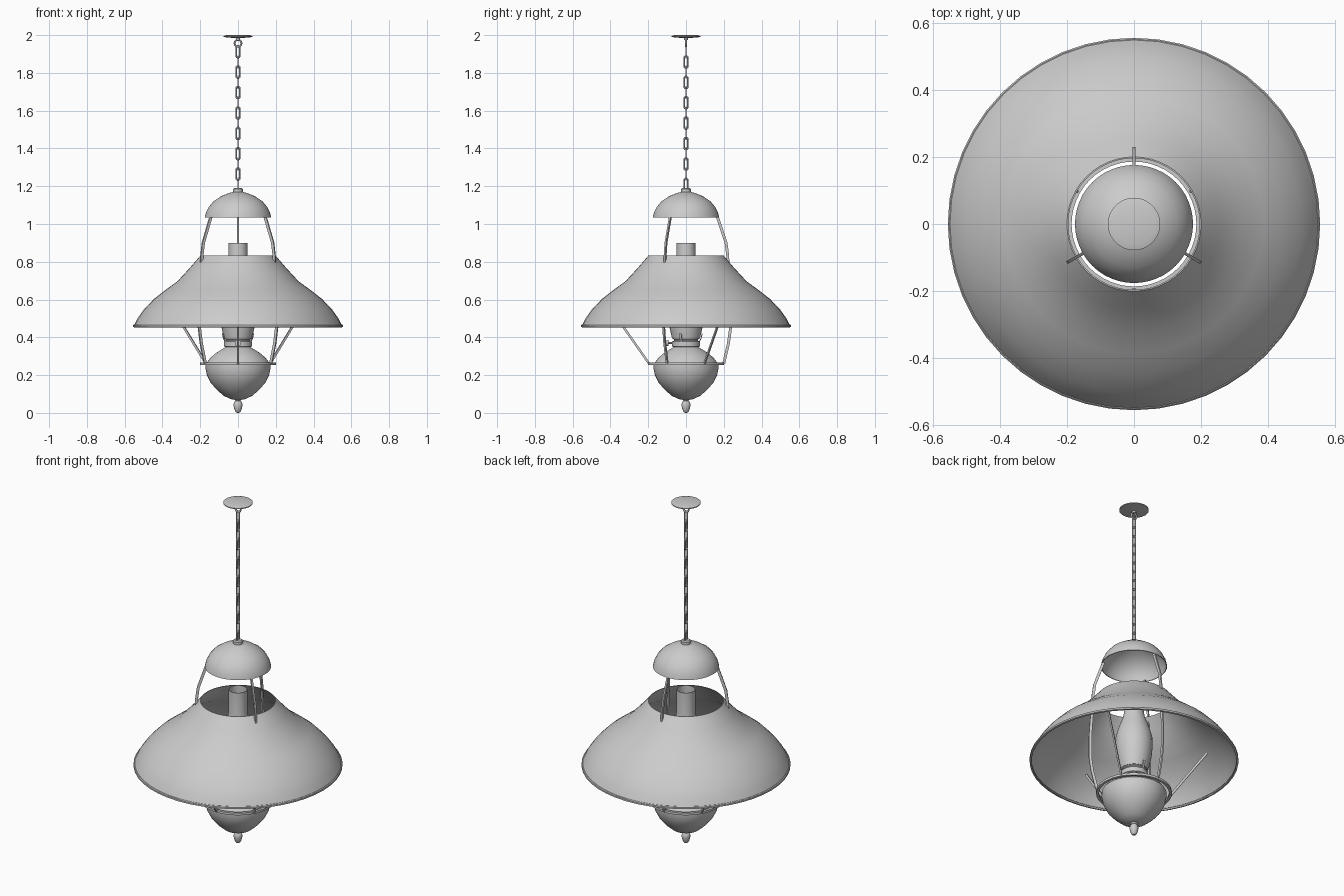
import bpy, bmesh, math
from mathutils import Vector, Matrix

cube = bpy.data.objects.get("Cube")
if cube:
    bpy.data.objects.remove(cube, do_unlink=True)

GREY = (0.6, 0.6, 0.6, 1)
grey = bpy.data.materials.new("plain grey")
grey.use_nodes = True
grey.diffuse_color = GREY
grey.node_tree.nodes["Principled BSDF"].inputs["Base Color"].default_value = GREY


def finish(bm, name, angle=38):
    """Turn a bmesh into a named, shaded object."""
    bmesh.ops.remove_doubles(bm, verts=bm.verts, dist=0.0002)
    bmesh.ops.recalc_face_normals(bm, faces=bm.faces)
    mesh = bpy.data.meshes.new(name)
    bm.to_mesh(mesh)
    bm.free()
    mesh.materials.append(grey)
    obj = bpy.data.objects.new(name, mesh)
    bpy.context.collection.objects.link(obj)
    bpy.ops.object.select_all(action="DESELECT")
    obj.select_set(True)
    bpy.context.view_layer.objects.active = obj
    bpy.ops.object.shade_smooth_by_angle(angle=math.radians(angle))
    return obj


def lathe(name, profile, wall=0, sides=48):
    """Spin an (r, z) profile about z; a wall makes it a thin closed shell."""
    bm = bmesh.new()
    pts = list(profile)
    if wall:
        pts += [(r - wall, z) for r, z in reversed(profile)] + [profile[0]]
    verts = [bm.verts.new((r, 0, z)) for r, z in pts]
    edges = [bm.edges.new(pair) for pair in zip(verts, verts[1:])]
    bmesh.ops.spin(bm, geom=verts + edges, cent=(0, 0, 0), axis=(0, 0, 1),
                   angle=math.tau, steps=sides)
    return finish(bm, name)


def strip(name, path, degrees, width, thick):
    """Bent flat bar following an (r, z) path, standing at an angle about z."""
    bm = bmesh.new()
    turn = Matrix.Rotation(math.radians(degrees), 3, "Z")
    rings = []
    for i, p in enumerate(path):
        a, b = path[max(i - 1, 0)], path[min(i + 1, len(path) - 1)]
        along = Vector((b[0] - a[0], 0, b[1] - a[1])).normalized()
        side = along.cross(Vector((0, 1, 0))) * width / 2
        across = Vector((0, thick / 2, 0))
        mid = Vector((p[0], 0, p[1]))
        rings.append([bm.verts.new(turn @ (mid + side * s + across * t))
                      for s, t in ((1, 1), (1, -1), (-1, -1), (-1, 1))])
    for low, high in zip(rings, rings[1:]):
        for k in range(4):
            n = (k + 1) % 4
            bm.faces.new((low[k], low[n], high[n], high[k]))
    bm.faces.new(rings[0])
    bm.faces.new(rings[-1])
    return finish(bm, name)


def link(name, z, half_width, half_height, wire, degrees):
    """Upright chain link: a round wire swept around a stadium outline."""
    bm = bmesh.new()
    straight = half_height - half_width
    turn = Matrix.Rotation(math.radians(degrees), 3, "Z")
    rings, steps, tube = [], 16, 6
    for i in range(steps):
        a = math.tau * (i + 0.5) / steps
        out = Vector((math.cos(a), 0, math.sin(a)))
        mid = out * (half_width - wire) + Vector((0, 0, math.copysign(straight, out.z)))
        ring = []
        for j in range(tube):
            b = math.tau * j / tube
            p = mid + out * wire * math.cos(b) + Vector((0, wire * math.sin(b), 0))
            ring.append(bm.verts.new(turn @ p + Vector((0, 0, z))))
        rings.append(ring)
    for i in range(steps):
        r, s = rings[i], rings[(i + 1) % steps]
        for j in range(tube):
            k = (j + 1) % tube
            bm.faces.new((r[j], r[k], s[k], s[j]))
    return finish(bm, name, 70)


def rod(name, start, end, radius, sides=12):
    """Straight cylinder between two points."""
    bm = bmesh.new()
    a, b = Vector(start), Vector(end)
    pose = Matrix.Translation((a + b) / 2) @ (b - a).to_track_quat("Z", "Y").to_matrix().to_4x4()
    bmesh.ops.create_cone(bm, cap_ends=True, segments=sides, radius1=radius,
                          radius2=radius, depth=(b - a).length, matrix=pose)
    return finish(bm, name)


# Ceiling plate, hanging ring and chain
lathe("ceiling_plate", [(0, 2), (0.06, 2), (0.078, 1.995), (0.078, 1.99),
                        (0.05, 1.987), (0.01, 1.984), (0.01, 1.974), (0, 1.974)])
link("hanging_ring", 1.957, 0.023, 0.023, 0.005, 0)
for i in range(14):
    link(f"chain_link_{i + 1}", 1.912 - 0.054 * i, 0.014, 0.036, 0.0045, 90 * (i % 2))

# Smoke cap with its nub
lathe("smoke_cap", [(0.02, 1.172), (0.05, 1.163), (0.09, 1.147), (0.13, 1.12),
                    (0.155, 1.09), (0.17, 1.06), (0.176, 1.034)], wall=0.004)
lathe("cap_nub", [(0, 1.19), (0.02, 1.19), (0.026, 1.185), (0.026, 1.165), (0, 1.16)], sides=24)

# Wide shade with a rolled rim
lathe("shade", [(0.2, 0.832), (0.255, 0.768), (0.32, 0.697), (0.385, 0.65), (0.445, 0.603),
                (0.5, 0.545), (0.53, 0.503), (0.55, 0.465)], wall=0.004)
lathe("shade_rim", [(0.551, 0.468), (0.555, 0.464), (0.555, 0.455), (0.55, 0.453)], wall=0.006)

# Lamp chimney and burner
lathe("chimney", [(0.05, 0.9), (0.05, 0.77), (0.058, 0.72), (0.08, 0.66), (0.097, 0.6),
                  (0.1, 0.55), (0.093, 0.48), (0.08, 0.42), (0.074, 0.395)], wall=0.003, sides=32)
lathe("burner", [(0, 0.405), (0.07, 0.405), (0.07, 0.392), (0.064, 0.388), (0.064, 0.382),
                 (0.074, 0.378), (0.074, 0.352), (0.064, 0.348), (0.06, 0.335)], sides=32)
for i, degrees in enumerate((-20, 90, 200)):
    strip(f"chimney_prong_{i + 1}", [(0.07, 0.375), (0.08, 0.395), (0.086, 0.42)],
          degrees, 0.005, 0.012)
rod("wick_stem", (0, -0.06, 0.37), (0, -0.095, 0.37), 0.004)
rod("wick_knob", (0, -0.093, 0.37), (0, -0.103, 0.37), 0.017, 16)

# Oil tank and bottom finial
lathe("oil_tank", [(0.066, 0.348), (0.085, 0.337), (0.115, 0.318), (0.145, 0.293), (0.164, 0.268),
                   (0.172, 0.258), (0.172, 0.235), (0.165, 0.2), (0.145, 0.16), (0.115, 0.125),
                   (0.075, 0.09), (0.035, 0.072), (0, 0.07)])
lathe("finial", [(0, 0.08), (0.024, 0.075), (0.014, 0.064), (0.021, 0.055), (0.024, 0.042),
                 (0.02, 0.022), (0.015, 0.008), (0.008, 0.001), (0, 0)], sides=24)

# Carrier ring with three long arms and three shade struts
lathe("carrier_ring", [(0.201, 0.267), (0.201, 0.254)], wall=0.015)
ARM = [(0.165, 1.04), (0.192, 0.96), (0.212, 0.9), (0.22, 0.84), (0.225, 0.75),
       (0.236, 0.58), (0.236, 0.45), (0.225, 0.37), (0.2, 0.262)]
STRUT = [(0.196, 0.262), (0.395, 0.545)]
for i in range(3):
    strip(f"arm_{i + 1}", ARM, 90 + 120 * i, 0.015, 0.009)
    strip(f"shade_strut_{i + 1}", STRUT, 30 + 120 * i, 0.012, 0.008)
